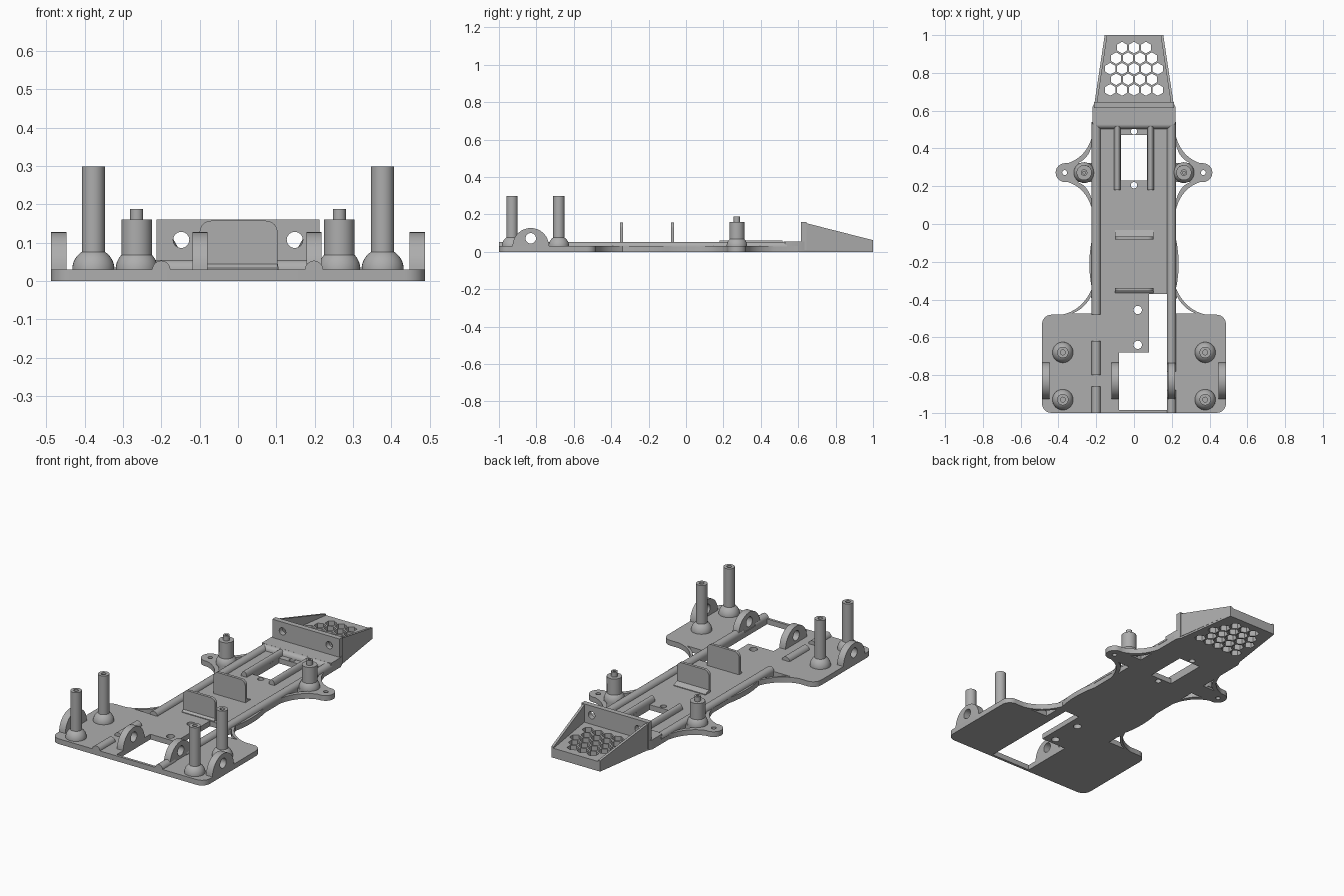
import bpy, bmesh, math
from mathutils import Vector

cube = bpy.data.objects.get("Cube")
if cube:
    bpy.data.objects.remove(cube, do_unlink=True)

grey = bpy.data.materials.new("plain grey")
grey.use_nodes = True
grey.diffuse_color = (0.42, 0.42, 0.42, 1)
grey.node_tree.nodes["Principled BSDF"].inputs["Base Color"].default_value = (0.42, 0.42, 0.42, 1)

T = 0.03       # plate thickness
DECK = 0.055   # raised deck height


def finish(name, bm, smooth=True):
    bmesh.ops.recalc_face_normals(bm, faces=bm.faces)
    me = bpy.data.meshes.new(name)
    bm.to_mesh(me)
    bm.free()
    ob = bpy.data.objects.new(name, me)
    bpy.context.collection.objects.link(ob)
    me.materials.append(grey)
    if smooth:
        bpy.ops.object.select_all(action='DESELECT')
        ob.select_set(True)
        bpy.context.view_layer.objects.active = ob
        bpy.ops.object.shade_smooth_by_angle(angle=math.radians(35))
    return ob


def add_prism(bm, pts, a, b, axis='z'):
    """Extrude a 2D outline from a to b along an axis."""
    place = {'z': lambda p, h: (p[0], p[1], h),
             'x': lambda p, h: (h, p[0], p[1]),
             'y': lambda p, h: (p[0], h, p[1])}[axis]
    lo = [bm.verts.new(place(p, a)) for p in pts]
    hi = [bm.verts.new(place(p, b)) for p in pts]
    n = len(pts)
    bm.faces.new(lo)
    bm.faces.new(hi)
    for i in range(n):
        j = (i + 1) % n
        bm.faces.new((lo[i], lo[j], hi[j], hi[i]))


def prism(name, pts, a, b, axis='z'):
    bm = bmesh.new()
    add_prism(bm, pts, a, b, axis)
    return finish(name, bm)


def arc(cx, cy, r, a0, a1, n=12):
    return [(cx + r * math.cos(math.radians(a0 + (a1 - a0) * i / n)),
             cy + r * math.sin(math.radians(a0 + (a1 - a0) * i / n))) for i in range(n + 1)]


def circle(cx, cy, r, n=24, start=0):
    return arc(cx, cy, r, start, start + 360, n)[:-1]


def bend(p, c, q, n=10):
    p, c, q = Vector(p), Vector(c), Vector(q)
    return [tuple(p.lerp(c, i / n).lerp(c.lerp(q, i / n), i / n)) for i in range(n + 1)]


def rect(x0, y0, x1, y1):
    return [(x0, y0), (x1, y0), (x1, y1), (x0, y1)]


def flip(pts):
    return [(-x, y) for x, y in pts]


def cut(ob, outlines, a, b, axis='z'):
    """Cut a set of separate outlines through an object."""
    bm = bmesh.new()
    for pts in outlines:
        add_prism(bm, pts, a, b, axis)
    tool = finish("cutter", bm, False)
    mod = ob.modifiers.new("cut", 'BOOLEAN')
    mod.operation, mod.solver, mod.object = 'DIFFERENCE', 'EXACT', tool
    bpy.context.view_layer.objects.active = ob
    bpy.ops.object.modifier_apply(modifier=mod.name)
    bpy.data.objects.remove(tool, do_unlink=True)


def lathe(name, profile, x, y, n=32):
    bm = bmesh.new()
    vs = [bm.verts.new((r, 0, z)) for r, z in profile]
    es = [bm.edges.new(e) for e in zip(vs, vs[1:])]
    bmesh.ops.spin(bm, geom=vs + es, cent=(0, 0, 0), axis=(0, 0, 1),
                   angle=math.tau, steps=n, use_duplicate=False)
    bmesh.ops.remove_doubles(bm, verts=bm.verts, dist=1e-5)
    bmesh.ops.translate(bm, verts=bm.verts, vec=(x, y, 0))
    return finish(name, bm)


def hull(name, pts):
    bm = bmesh.new()
    for p in pts:
        bm.verts.new(p)
    bmesh.ops.convex_hull(bm, input=bm.verts)
    return finish(name, bm, False)


# Base plate outline, one half then mirrored
half = (arc(0.437, -0.95, 0.05, -90, 0, 6) + arc(0.437, -0.53, 0.05, 0, 90, 6)
        + bend((0.38, -0.48), (0.27, -0.455), (0.222, -0.34))
        + bend((0.225, -0.33), (0.25, -0.2), (0.22, -0.07))
        + bend((0.22, 0.07), (0.25, 0.19), (0.35, 0.222))
        + arc(0.365, 0.272, 0.05, -90, 90)
        + bend((0.35, 0.322), (0.25, 0.355), (0.22, 0.47))
        + [(0.22, 0.6)])
plate = prism("base_plate", half + flip(half)[::-1], 0, T)

rear_gap = bend((0.33, -0.475), (0.262, -0.45), (0.229, -0.385), 6) + [(0.222, -0.4), (0.222, -0.475)]
ear_gap = bend((0.3, 0.322), (0.245, 0.34), (0.225, 0.41), 6) + [(0.221, 0.41), (0.221, 0.322)]
ear_gap_low = [(x, 0.544 - y) for x, y in ear_gap]
opening = [(-0.08, -0.985), (0.175, -0.985), (0.175, -0.37), (0.08, -0.37), (0.08, -0.68), (-0.08, -0.68)]
holes = [opening, rect(-0.07, 0.23, 0.07, 0.47)]
for gap in (rear_gap, ear_gap, ear_gap_low, circle(0.367, 0.272, 0.013)):
    holes += [gap, flip(gap)]
for x, y, r in ((0.02, -0.455, 0.022), (0.02, -0.64, 0.022), (0, 0.49, 0.017), (0, 0.205, 0.017)):
    holes.append(circle(x, y, r))
cut(plate, holes, -0.1, 0.1)

# Raised tail deck with a honeycomb of holes
side = [(0.22, 0.53), (0.22, 0.62), (0.205, 0.65), (0.155, 1.0)]
deck = prism("tail_deck", side + flip(side)[::-1], 0, DECK)
cells = []
for row, count in enumerate((5, 4, 5, 4, 3)):
    for i in range(count):
        cells.append(circle((i - (count - 1) / 2) * 0.063, 0.71 + row * 0.056, 0.031, 6, 30))
cut(deck, cells, -0.1, 0.2)

# Tail bulkhead and sloping side walls
wall = prism("tail_bulkhead", rect(-0.213, 0.01, 0.213, 0.16), 0.615, 0.645, 'y')
cut(wall, [circle(s * 0.148, 0.107, 0.021) for s in (-1, 1)], 0.5, 0.75, 'y')
for s, label in ((1, "left"), (-1, "right")):
    pts = []
    for x, y, top in ((0.213, 0.615, 0.16), (0.155, 1.0, 0.062)):
        for inset in (0, 0.014):
            pts += [(s * (x - inset), y, 0.01), (s * (x - inset), y, top)]
    hull("tail_side_wall_" + label, pts)


# Half-round rails along the body
def rail(name, x, y0, y1, r=0.024, top=DECK):
    return prism(name, [(x + px, T - 0.002 + pz * (top - T) / r)
                        for px, pz in arc(0, 0, r, 0, 180)], y0, y1, 'y')


for x, y0, y1 in ((-0.2, -0.48, 0.54), (-0.2, -0.8, -0.62), (-0.2, -1, -0.86),
                  (0.198, -0.78, 0.54), (0.198, -1, -0.88)):
    rail("body_rail", x, y0, y1)
prism("cross_rail", arc(0.528, T, 0.025, 0, 180), -0.2, 0.2, 'x')

# Frame around the rectangular window
for x in (-0.088, 0.088):
    rail("window_rail", x, 0.18, 0.515, 0.018, 0.062)

# Upright tabs with a small foot
for y, foot in ((-0.073, 0.04), (-0.346, -0.02)):
    tab = ([(-0.1, 0.02), (0.103, 0.02)] + arc(0.073, 0.127, 0.03, 0, 90, 8)
           + arc(-0.07, 0.127, 0.03, 90, 180, 8))
    prism("upright_tab", tab, y - 0.008, y + 0.008, 'y')
    prism("tab_foot", [(y, 0.02), (y + foot, 0.02), (y + foot, 0.034), (y, 0.05)], -0.1, 0.103, 'x')

# Axle lugs
for x0, x1 in ((-0.487, -0.447), (-0.119, -0.08), (0.179, 0.218), (0.447, 0.487)):
    lug = prism("axle_lug", [(-0.93, 0.01)] + arc(-0.83, T, 0.097, 180, 0, 28) + [(-0.73, 0.01)], x0, x1, 'x')
    cut(lug, [circle(-0.83, 0.072, 0.028)], x0 - 0.1, x1 + 0.1, 'x')

# Tall posts with domed bases and stepped middle posts
dome = [(0, 0.01), (0.055, 0.01)] + arc(0, T, 0.055, 0, 57, 8)
flare = [(0, 0.01), (0.055, 0.01)] + arc(0, T, 0.055, 0, 43, 6)
for s in (-1, 1):
    for y in (-0.68, -0.93):
        lathe("tall_post", dome + [(0.03, 0.298), (0.013, 0.298), (0.013, 0.25), (0, 0.25)], s * 0.377, y)
    lathe("stepped_post", flare + [(0.04, 0.16), (0.017, 0.16), (0.017, 0.188),
                                   (0.007, 0.188), (0.007, 0.16), (0, 0.16)], s * 0.264, 0.272)
